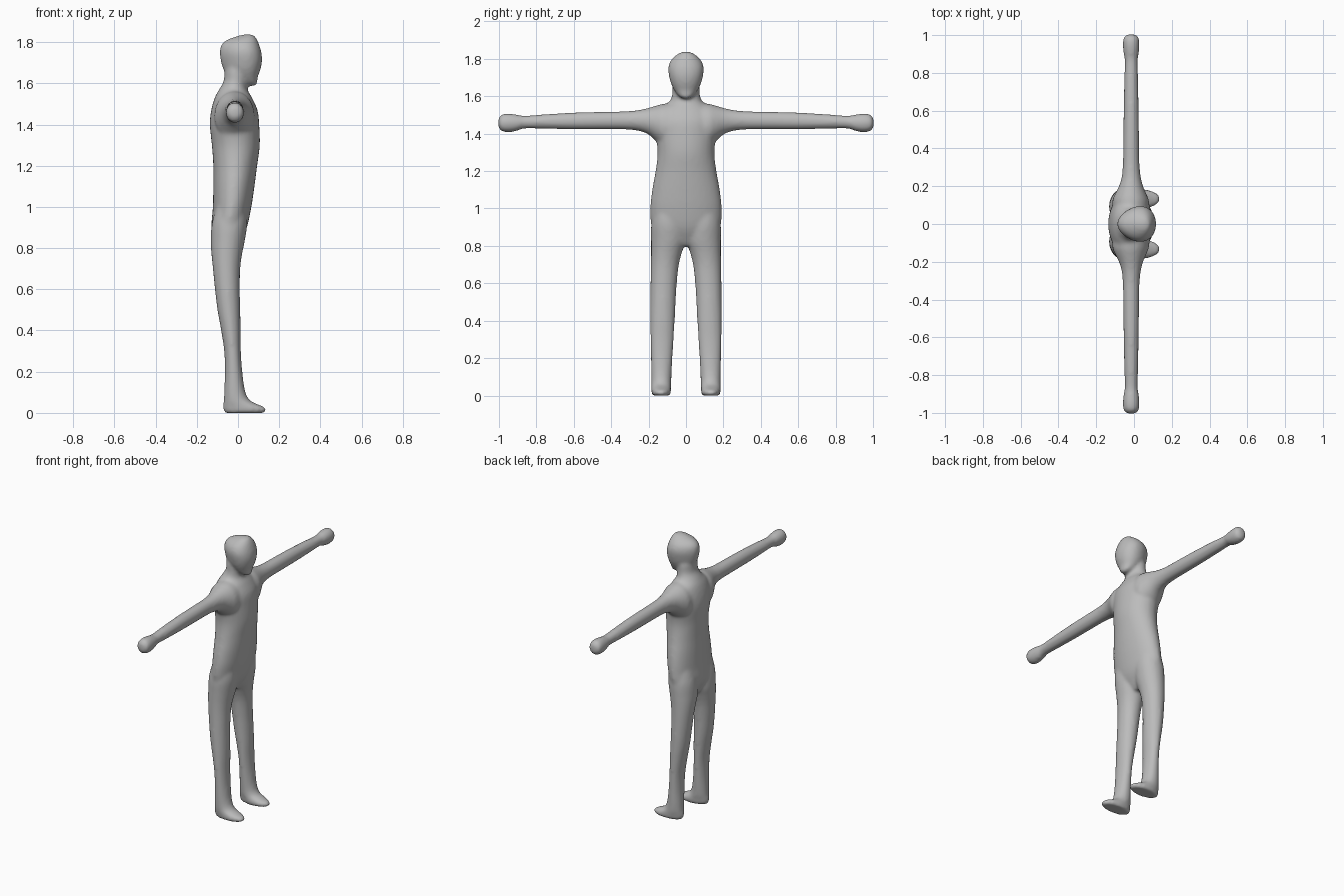
import bpy, bmesh, math
from mathutils import Vector

SIDES, STEPS = 32, 5
skin = bpy.data.materials.new("plain grey")
skin.diffuse_color = (0.5, 0.5, 0.5, 1)


def smooth_rows(rows):
    """Catmull-Rom interpolation between cross-section rows."""
    out = []
    for i in range(len(rows) - 1):
        quad = (rows[max(i - 1, 0)], rows[i], rows[i + 1], rows[min(i + 2, len(rows) - 1)])
        for s in range(STEPS):
            t = s / STEPS
            out.append([0.5 * (2 * b + (c - a) * t + (2 * a - 5 * b + 4 * c - d) * t * t
                               + (3 * b - a - 3 * c + d) * t ** 3) for a, b, c, d in zip(*quad)])
    return out + [list(rows[-1])]


def loft(bm, rows, place, egg=0.0):
    """Skin rows of (position, u min, u max, v min, v max) into a closed tube."""
    rings = []
    for p, u0, u1, v0, v1 in smooth_rows(rows):
        ring = []
        for k in range(SIDES):
            a = 2 * math.pi * k / SIDES
            u = (u0 + u1) / 2 + (u1 - u0) / 2 * math.cos(a)
            v = (v0 + v1) / 2 + (v1 - v0) / 2 * math.sin(a) * (1 + egg * math.cos(a))
            ring.append(bm.verts.new(Vector(place(p, u, v))))
        rings.append(ring)
    for a, b in zip(rings, rings[1:]):
        for k in range(SIDES):
            n = (k + 1) % SIDES
            bm.faces.new((a[k], a[n], b[n], b[k]))
    bm.faces.new(rings[0])
    bm.faces.new(rings[-1])


def upright(p, u, v):
    return (u, v, p)


bm = bmesh.new()

# torso and neck: z, back, front, half width
torso = [(0.80, -0.08, -0.01, 0.05), (0.83, -0.10, 0.01, 0.10), (0.90, -0.128, 0.043, 0.18),
         (1.0, -0.122, 0.065, 0.191), (1.1, -0.12, 0.08, 0.181), (1.2, -0.12, 0.093, 0.163),
         (1.3, -0.127, 0.106, 0.152), (1.4, -0.137, 0.103, 0.163), (1.47, -0.13, 0.095, 0.17),
         (1.53, -0.113, 0.068, 0.14), (1.57, -0.092, 0.046, 0.09), (1.61, -0.07, 0.046, 0.074),
         (1.66, -0.066, 0.05, 0.072), (1.70, -0.06, 0.05, 0.06)]
loft(bm, [(z, b, f, -w, w) for z, b, f, w in torso], upright)

# head, wider toward the face
head = [(1.588, 0.05, 0.085, 0.015), (1.60, 0.015, 0.093, 0.036), (1.63, -0.04, 0.096, 0.06),
        (1.67, -0.072, 0.11, 0.079), (1.71, -0.084, 0.117, 0.089), (1.75, -0.089, 0.114, 0.093),
        (1.785, -0.082, 0.104, 0.083), (1.81, -0.055, 0.094, 0.063), (1.83, 0.0, 0.08, 0.036),
        (1.838, 0.03, 0.065, 0.012)]
loft(bm, [(z, b, f, -w, w) for z, b, f, w in head], upright, egg=0.22)

# legs with feet: z, back, front, inner, outer
leg = [(0.0, -0.062, 0.125, 0.088, 0.178), (0.012, -0.071, 0.139, 0.081, 0.184),
       (0.028, -0.072, 0.128, 0.08, 0.185), (0.045, -0.071, 0.088, 0.08, 0.186),
       (0.065, -0.069, 0.054, 0.079, 0.186), (0.11, -0.067, 0.034, 0.077, 0.187),
       (0.2, -0.064, 0.021, 0.072, 0.188), (0.3, -0.067, 0.014, 0.066, 0.19),
       (0.4, -0.082, 0.013, 0.06, 0.191), (0.5, -0.1, 0.011, 0.055, 0.191),
       (0.6, -0.112, 0.009, 0.049, 0.19), (0.7, -0.122, 0.011, 0.038, 0.188),
       (0.77, -0.129, 0.02, 0.02, 0.187), (0.83, -0.132, 0.032, 0.0, 0.187),
       (0.92, -0.127, 0.045, 0.0, 0.186), (1.02, -0.10, 0.04, 0.02, 0.17)]

# arms with mitten hands: y, back, front, bottom, top
arm = [(0.05, -0.11, 0.08, 1.30, 1.565), (0.12, -0.115, 0.08, 1.325, 1.56),
       (0.16, -0.1, 0.065, 1.36, 1.55), (0.2, -0.08, 0.048, 1.395, 1.538),
       (0.25, -0.065, 0.036, 1.414, 1.527), (0.32, -0.059, 0.029, 1.422, 1.52),
       (0.45, -0.057, 0.027, 1.423, 1.517), (0.6, -0.055, 0.025, 1.423, 1.513),
       (0.75, -0.052, 0.022, 1.426, 1.504), (0.86, -0.049, 0.019, 1.428, 1.496),
       (0.9, -0.055, 0.025, 1.416, 1.501), (0.94, -0.059, 0.029, 1.408, 1.507),
       (0.975, -0.058, 0.028, 1.41, 1.506), (0.994, -0.05, 0.02, 1.42, 1.495),
       (1.004, -0.03, 0.0, 1.44, 1.475)]

for side in (1, -1):
    loft(bm, leg, lambda p, u, v: (u, side * v, p))
    loft(bm, arm, lambda p, u, v: (u, side * p, v))

bmesh.ops.recalc_face_normals(bm, faces=bm.faces)
mesh = bpy.data.meshes.new("body")
bm.to_mesh(mesh)
bm.free()
body = bpy.data.objects.new("body", mesh)
bpy.context.collection.objects.link(body)
mesh.materials.append(skin)

# fuse the parts into one soft skin
fuse = body.modifiers.new("fuse", 'REMESH')
fuse.mode = 'VOXEL'
fuse.voxel_size = 0.01
fuse.use_smooth_shade = True
soften = body.modifiers.new("soften", 'SMOOTH')
soften.factor = 0.5
soften.iterations = 7
